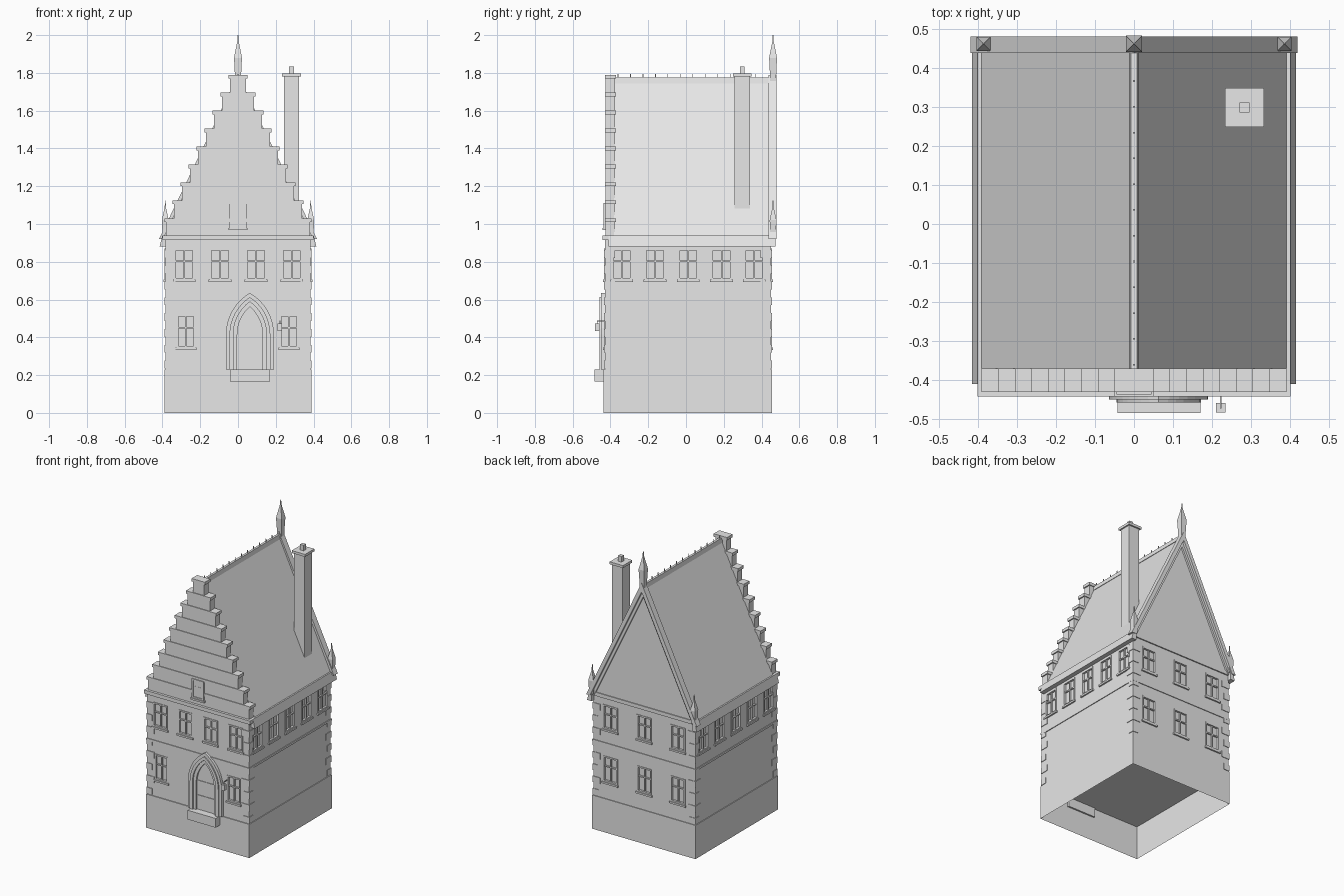
import bpy, bmesh, math
from mathutils import Matrix, Vector

cube = bpy.data.objects.get("Cube")
if cube:
    bpy.data.objects.remove(cube, do_unlink=True)

stone = bpy.data.materials.new("pale_stone")
stone.use_nodes = True
stone.diffuse_color = (0.8, 0.8, 0.8, 1)
stone.node_tree.nodes["Principled BSDF"].inputs["Base Color"].default_value = (0.8, 0.8, 0.8, 1)


def finish(name, bm):
    bmesh.ops.recalc_face_normals(bm, faces=bm.faces)
    mesh = bpy.data.meshes.new(name)
    bm.to_mesh(mesh)
    bm.free()
    mesh.materials.append(stone)
    obj = bpy.data.objects.new(name, mesh)
    bpy.context.collection.objects.link(obj)
    return obj


def add_box(bm, x0, x1, y0, y1, z0, z1, turn=0):
    size = Matrix.Diagonal((x1 - x0, y1 - y0, z1 - z0, 1))
    place = Matrix.Translation(((x0 + x1) / 2, (y0 + y1) / 2, (z0 + z1) / 2))
    bmesh.ops.create_cube(bm, size=1, matrix=Matrix.Rotation(math.radians(turn), 4, 'Z') @ place @ size)


def boxes(name, *specs):
    bm = bmesh.new()
    for s in specs:
        add_box(bm, *s)
    return finish(name, bm)


def add_prism(bm, points, y0, y1):
    face = bm.faces.new([bm.verts.new((x, y0, z)) for x, z in points])
    out = bmesh.ops.extrude_face_region(bm, geom=[face])["geom"]
    bmesh.ops.translate(bm, vec=(0, y1 - y0, 0), verts=[v for v in out if isinstance(v, bmesh.types.BMVert)])


def prism(name, points, y0, y1):
    bm = bmesh.new()
    add_prism(bm, points, y0, y1)
    return finish(name, bm)


def mirrored(points):
    return [(-x, z) for x, z in points]


# Overall dimensions
WX, FRONT, BACK = 0.385, 0.43, 0.45
SPRING, DOOR_X, DOOR_HALF = 0.415, 0.063, 0.127
FLOOR, EAVE, RIDGE = 0.23, 0.94, 1.765

# Plinth, open underneath
bm = bmesh.new()
add_box(bm, -0.39, 0.39, -0.436, 0.455, 0, FLOOR)
bm.faces.ensure_lookup_table()
bmesh.ops.delete(bm, geom=[min(bm.faces, key=lambda f: f.calc_center_median().z)], context='FACES')
plinth = finish("plinth", bm)

walls = boxes("walls", (-WX, WX, -FRONT, BACK, FLOOR, EAVE))

# Windows: turn of the wall, distance of the wall, centre, half width, bottom, top
windows = []
for u in (-0.285, -0.095, 0.095, 0.285):
    windows.append((0, FRONT, u, 0.054, 0.705, 0.87))
for u in (-0.276, 0.27):
    windows.append((0, FRONT, u, 0.05, 0.345, 0.52))
for y in (-0.34, -0.164, 0.012, 0.188, 0.362):
    windows.append((90, WX, y, 0.054, 0.705, 0.87))
    windows.append((270, WX, -y, 0.054, 0.705, 0.87))
for u in (-0.255, 0, 0.255):
    windows.append((180, BACK, u, 0.055, 0.705, 0.87))
    windows.append((180, BACK, u, 0.055, 0.345, 0.52))

# Cut shallow window openings
bm = bmesh.new()
for turn, d, u, w, z0, z1 in windows:
    add_box(bm, u - w, u + w, -d - 0.02, -d + 0.01, z0, z1, turn)
cutter = finish("window_cutter", bm)
cutter.hide_render = True
mod = walls.modifiers.new("openings", 'BOOLEAN')
mod.operation, mod.solver, mod.object = 'DIFFERENCE', 'EXACT', cutter
bpy.context.view_layer.objects.active = walls
bpy.ops.object.modifier_apply(modifier=mod.name)
bpy.data.objects.remove(cutter, do_unlink=True)

# Frames, crossbars and sills
frames, sills = bmesh.new(), bmesh.new()
windows.append((0, FRONT + 0.002, 0, 0.045, 0.98, 1.11))
for turn, d, u, w, z0, z1 in windows:
    t, out, back = 0.01, -d - 0.004, -d + 0.01
    zm = z0 + (z1 - z0) * 0.6
    for x in (u - w, u + w - t):
        add_box(frames, x, x + t, out, back, z0, z1, turn)
    add_box(frames, u - w, u + w, out, back, z1 - t, z1, turn)
    add_box(frames, u - w, u + w, out, back, z0, z0 + t, turn)
    add_box(frames, u - 0.004, u + 0.004, -d, back, z0, z1, turn)
    add_box(frames, u - w, u + w, -d, back, zm - 0.004, zm + 0.004, turn)
    add_box(sills, u - w - 0.006, u + w + 0.006, -d - 0.01, back, z0 - 0.012, z0, turn)
finish("window_frames", frames)
finish("window_sills", sills)
boxes("gable_window_pane", (-0.045, 0.045, -FRONT - 0.001, -FRONT + 0.01, 0.98, 1.11))

# Corner quoins, alternating long and short
bm = bmesh.new()
rows = 16
step = (0.9 - FLOOR) / rows
for i in range(0, rows, 2):
    z = FLOOR + i * step + 0.005
    size = 0.055 if i % 4 else 0.04
    for sx in (-1, 1):
        xs = sorted((sx * (WX + 0.004), sx * (WX - size)))
        add_box(bm, *xs, -FRONT - 0.004, -FRONT + size, z, z + step)
        add_box(bm, *xs, BACK - size, BACK + 0.004, z, z + step)
finish("quoins", bm)

# String course and cornice
boxes("string_course", (-WX - 0.005, WX + 0.005, -FRONT - 0.005, BACK + 0.005, 0.598, 0.612))
boxes("cornice", (-0.4, 0.4, -0.442, BACK + 0.008, 0.915, EAVE))

# Roof, eaves and ridge
prism("roof", [(-0.39, EAVE), (0.39, EAVE), (0, RIDGE)], -0.38, 0.452)
eave = [(0.38, 0.88), (0.415, 0.88), (0.4, EAVE), (0.38, EAVE)]
prism("left_eave", eave, -0.41, 0.475)
prism("right_eave", mirrored(eave), -0.41, 0.475)
prism("ridge_cap", [(-0.013, 1.745), (0.013, 1.745), (0.008, 1.775), (-0.008, 1.775)], -0.38, 0.45)
boxes("ridge_spikes", *[(-0.002, 0.002, y - 0.002, y + 0.002, 1.77, 1.795)
                        for y in [-0.36 + 0.066 * i for i in range(12)]])

# Stepped front gable
bm = bmesh.new()
for i in range(9):
    half, top = 0.05 + 0.0425 * i, 1.79 - 0.095 * i
    add_box(bm, -half + 0.008, half - 0.008, -0.425, -0.376, top - 0.1, top - 0.02)
    add_box(bm, -half, half, -0.43, -0.37, top - 0.02, top)
finish("stepped_gable", bm)

# Rear bargeboards in two layers
for name, drop, y0, y1 in (("bargeboard", 0.06, 0.438, 0.48), ("inner_bargeboard", 0.1, 0.44, 0.464)):
    run = drop * 0.39 / 0.83
    board = [(0, 1.79), (0.418, 0.92), (0.418 - run, 0.92), (0, 1.79 - drop)]
    prism("left_" + name, board, y0, y1)
    prism("right_" + name, mirrored(board), y0, y1)


# Square pinnacles
def pinnacle(name, x, y, levels):
    bm = bmesh.new()
    last = None
    for half, z in levels:
        ring = [bm.verts.new((x + sx * half, y + sy * half, z)) for sx, sy in ((-1, -1), (1, -1), (1, 1), (-1, 1))]
        if last:
            for k in range(4):
                bm.faces.new((last[k], last[k - 1], ring[k - 1], ring[k]))
        else:
            bm.faces.new(ring)
        last = ring
    bm.faces.new(last)
    finish(name, bm)


pinnacle("ridge_pinnacle", 0, 0.461, [(0.015, 1.72), (0.017, 1.8), (0.021, 1.88), (0.003, 1.97), (0.002, 2.0)])
for side, x in (("left", 0.385), ("right", -0.385)):
    pinnacle(side + "_pinnacle", x, 0.461, [(0.014, 0.93), (0.018, 1.02), (0.003, 1.09), (0.002, 1.125)])

# Chimney
cx, cy = 0.2825, 0.298
boxes("chimney", *[(cx - h, cx + h, cy - h, cy + h, z0, z1)
                   for h, z0, z1 in ((0.04, 1.0, 1.78), (0.05, 1.78, 1.797), (0.013, 1.797, 1.835))])


# Pointed doorway with concentric mouldings
def arch(half):
    r = half + DOOR_HALF
    end = math.acos(DOOR_HALF / r)
    right = [(r * math.cos(end * k / 8) - DOOR_HALF, SPRING + r * math.sin(end * k / 8)) for k in range(9)]
    right = [(half, FLOOR)] + right
    return [(DOOR_X + x, z) for x, z in right + mirrored(right)[-2::-1]]


for name, outer, inner, y in (("outer_moulding", 0.127, 0.108, -0.449),
                              ("middle_moulding", 0.108, 0.088, -0.457),
                              ("inner_moulding", 0.088, 0.067, -0.446)):
    prism("door_" + name, arch(outer) + arch(inner)[::-1], y, -0.42)
prism("door", arch(0.067), -0.434, -0.42)
boxes("door_rails", *[(DOOR_X - 0.066, DOOR_X + 0.066, -0.438, -0.43, z, z + 0.01) for z in (0.32, 0.42)])
boxes("door_step", (-0.042, 0.17, -0.484, -0.425, 0.167, FLOOR))

# Lantern beside the door
boxes("lantern", (0.21, 0.234, -0.482, -0.458, 0.434, 0.472),
      (0.22, 0.224, -0.472, -0.42, 0.485, 0.49), (0.22, 0.224, -0.472, -0.468, 0.47, 0.49))
